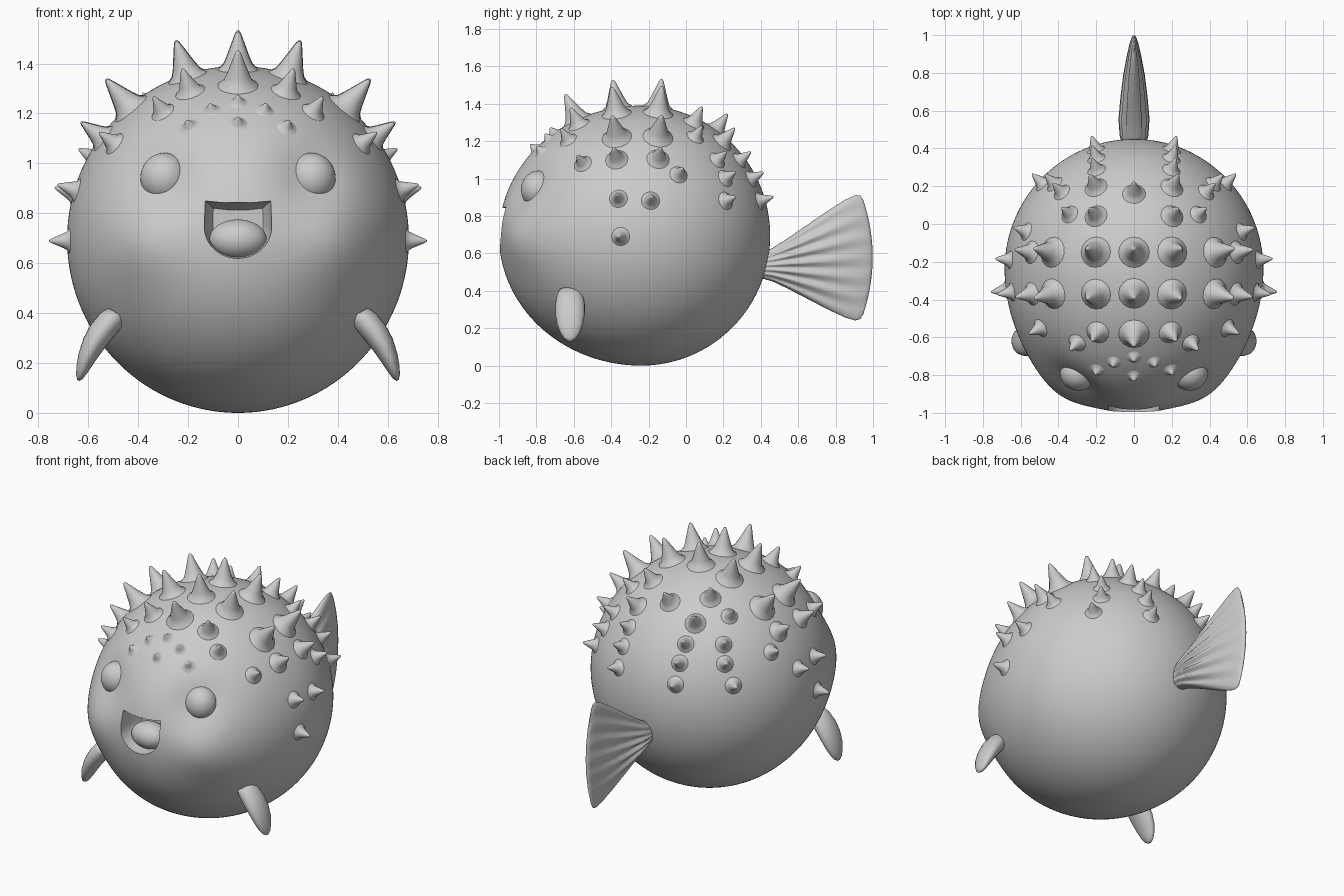
import bpy, bmesh
from math import sin, cos, pi, exp, sqrt, copysign
from mathutils import Vector

if "Cube" in bpy.data.objects:
    bpy.data.objects.remove(bpy.data.objects["Cube"])

CENTRE = Vector((0, -0.24, 0.695))


def finish(name, bm, angle=0.9):
    bmesh.ops.recalc_face_normals(bm, faces=bm.faces)
    me = bpy.data.meshes.new(name)
    bm.to_mesh(me)
    bm.free()
    ob = bpy.data.objects.new(name, me)
    bpy.context.collection.objects.link(ob)
    smooth(ob, angle)
    return ob


def smooth(ob, angle):
    bpy.ops.object.select_all(action='DESELECT')
    ob.select_set(True)
    bpy.context.view_layer.objects.active = ob
    bpy.ops.object.shade_smooth_by_angle(angle=angle)


def loft(bm, rings):
    rows = [[bm.verts.new(p) for p in r] for r in rings]
    n = len(rows[0])
    for a, b in zip(rows, rows[1:]):
        for i in range(n):
            bm.faces.new((a[i], a[(i + 1) % n], b[(i + 1) % n], b[i]))
    bm.faces.new(rows[0])
    bm.faces.new(rows[-1])


def ellipsoid(name, loc, radii):
    bm = bmesh.new()
    bmesh.ops.create_uvsphere(bm, u_segments=40, v_segments=24, radius=1)
    for v in bm.verts:
        v.co = Vector(loc) + Vector(c * r for c, r in zip(v.co, radii))
    return finish(name, bm, 3)


def radii(front):
    return Vector((0.685, 0.76 if front else 0.69, 0.695))


# round body with cheeks and eye sockets
bm = bmesh.new()
bmesh.ops.create_icosphere(bm, subdivisions=6, radius=1)
for v in bm.verts:
    front = v.co.y < 0
    r = radii(front)
    p = CENTRE + Vector(c * k for c, k in zip(v.co, r))
    if front:
        f = min(1, -v.co.y * 2)
        ax = abs(p.x)
        p.y -= 0.045 * f * exp(-((ax - 0.42) ** 2 + (p.z - 0.68) ** 2) / 0.03)
        p.y += 0.045 * f * exp(-((ax - 0.295) ** 2 + (p.z - 0.95) ** 2) / 0.018)
    v.co = p
body = finish("body", bm)

# open mouth: flat top, round bottom
outline = [(-0.132, 0.85), (-0.06, 0.842), (0.06, 0.842), (0.132, 0.85)]
outline += [(0.134 * cos(a), 0.745 - 0.125 * sin(a)) for a in [pi * i / 24 for i in range(25)]]
bm = bmesh.new()
loft(bm, [[(x * s, y, 0.73 + (z - 0.73) * s) for x, z in outline]
          for y, s in ((-1.1, 1.04), (-0.97, 1), (-0.87, 0.92), (-0.82, 0.75))])
cutter = finish("mouth_cutter", bm)
cutter.hide_render = True
mod = body.modifiers.new("mouth", 'BOOLEAN')
mod.operation = 'DIFFERENCE'
mod.solver = 'EXACT'
mod.object = cutter
bpy.context.view_layer.objects.active = body
bpy.ops.object.modifier_apply(modifier=mod.name)
bpy.data.objects.remove(cutter)
smooth(body, 0.6)
ellipsoid("tongue", (0, -0.885, 0.695), (0.115, 0.085, 0.08))

# eyes
for s, side in ((1, "left"), (-1, "right")):
    ellipsoid("eye_" + side, (s * 0.295, -0.79, 0.942), (0.096, 0.092, 0.1))

# spikes: approximate surface points, pushed onto the body
L, M, S, T = (0.15, 0.055), (0.105, 0.042), (0.08, 0.034), (0.035, 0.026)
SPIKES = {
    L: [(0, -.37, 1.39), (0, -.15, 1.38), (0, -.58, 1.31), (.2, -.37, 1.34), (.2, -.15, 1.34),
        (.43, -.37, 1.22), (.43, -.15, 1.22)],
    M: [(.19, -.57, 1.28), (0, .16, 1.26), (.2, .04, 1.29), (.54, -.37, 1.1), (.54, -.15, 1.1),
        (.2, .19, 1.19)],
    S: [(.34, .05, 1.22), (.31, -.64, 1.22), (.51, -.56, 1.09), (.64, -.36, .89), (.65, -.19, .88),
        (.68, -.35, .69), (.57, -.04, 1.02), (.385, .17, 1.1), (.42, .21, 1.0), (.48, .21, .88),
        (.2, .29, 1.1), (.2, .35, 1.0), (.2, .39, .88)],
    T: [(0, -.72, 1.26), (.11, -.75, 1.23), (.2, -.79, 1.16), (0, -.82, 1.17)],
}
PROFILE = [(1.7, -.12), (1.4, .0), (1.08, .1), (.86, .28), (.62, .52), (.38, .76), (.22, .92), (.1, .99)]
bm = bmesh.new()
for (h, w), points in SPIKES.items():
    for x, y, z in points:
        for s in ((1, -1) if x else (1,)):
            d = Vector((s * x, y, z)) - CENTRE
            r = radii(d.y < 0)
            u = Vector(c / k for c, k in zip(d, r))
            base = CENTRE + d / u.length
            n = Vector(c / k for c, k in zip(u, r)).normalized()
            a = n.orthogonal().normalized()
            b = n.cross(a)
            loft(bm, [[base + n * (h * t) + (a * cos(q) + b * sin(q)) * (w * k)
                       for q in [2 * pi * i / 16 for i in range(16)]] for k, t in PROFILE])
finish("spikes", bm, 1.2)

# paddle fins low on the sides
AXIS, OUT = Vector((0.5, 0, -0.87)), Vector((0.87, 0, 0.5))
for s, side in ((1, "left"), (-1, "right")):
    rings = []
    for t, w, k in ((0, .06, .04), (.1, .07, .052), (.3, .079, .052), (.5, .079, .046), (.7, .069, .036),
                    (.85, .052, .026), (.95, .032, .016), (1, .008, .005)):
        c = Vector((0.485, -0.62, 0.40)) + AXIS * (0.31 * t) + OUT * (0.02 * sin(pi * t))
        ring = [c + OUT * (k * cos(q)) + Vector((0, w * sin(q), 0)) for q in [2 * pi * i / 24 for i in range(24)]]
        rings.append([(s * p.x, p.y, p.z) for p in ring])
    bm = bmesh.new()
    loft(bm, rings)
    finish("side_fin_" + side, bm, 1.5)

# fanned tail with folds
N = 120
rings = []
for t, h, k in ((0, .07, .06), (.1, .09, .071), (.25, .135, .07), (.45, .2, .062), (.65, .265, .05),
                (.82, .315, .034), (.92, .335, .022), (.97, .33, .014), (1, .305, .006)):
    ring = []
    for i in range(N):
        q = 2 * pi * i / N
        u, v = cos(q), sin(q)
        fold = 1 + 0.2 * cos(20 * u) * min(1, 4 * t) * (1 - t * 0.5)
        x = k * copysign(abs(v) ** 0.8, v) * fold
        y = 0.41 + t * (0.588 - 0.05 * u * u)
        ring.append((x, y, 0.535 + 0.045 * t + h * u))
    rings.append(ring)
bm = bmesh.new()
loft(bm, rings)
finish("tail_fin", bm, 1.2)
